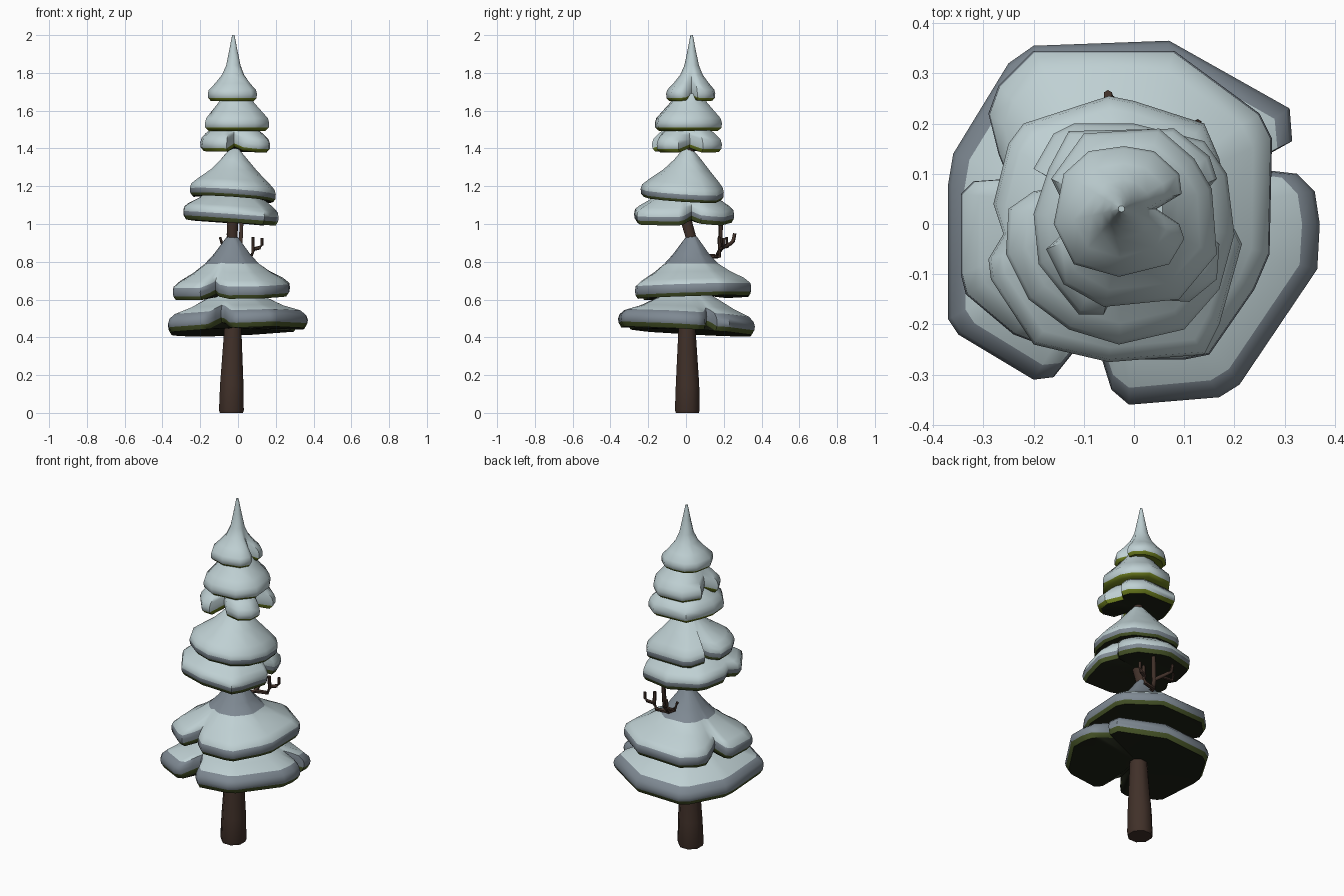
import bpy, bmesh, math
from mathutils import Vector


def mat(name, rgb):
    m = bpy.data.materials.new(name)
    m.diffuse_color = (*rgb, 1)
    return m


snow = mat("snow", (0.52, 0.63, 0.65))
shade = mat("grey snow", (0.21, 0.25, 0.29))
olive = mat("olive needles", (0.06, 0.085, 0.02))
moss = mat("bright needles", (0.14, 0.19, 0.012))
under = mat("dark underside", (0.013, 0.016, 0.008))
bark = mat("bark", (0.052, 0.030, 0.022))
SNOW, SHADE, GREEN, UNDER = range(4)


def finish(bm, name, mats, angle=50):
    bmesh.ops.recalc_face_normals(bm, faces=bm.faces)
    me = bpy.data.meshes.new(name)
    bm.to_mesh(me)
    bm.free()
    for m in mats:
        me.materials.append(m)
    ob = bpy.data.objects.new(name, me)
    bpy.context.collection.objects.link(ob)
    bpy.ops.object.select_all(action='DESELECT')
    ob.select_set(True)
    bpy.context.view_layer.objects.active = ob
    bpy.ops.object.shade_smooth_by_angle(angle=math.radians(angle))
    return ob


def tier(name, outline, centre, tilt, rings, green, base=UNDER):
    """Loft a lobed outline up to a round tip; rings = (z, scale, roundness, band colour)."""
    bm = bmesh.new()
    c = Vector(centre)
    offs = [Vector(p) - c for p in outline]
    mean = sum(o.length for o in offs) / len(offs)
    loops = []
    for z, f, b, _ in rings:
        loop = []
        for o in offs:
            r = f * (o.length * (1 - b) + mean * b)
            d = o.normalized() * r
            lift = 0.35 * max(0, mean - o.length) * (1 - b)
            dz = (tilt[0] * d.x + tilt[1] * d.y) * (1 - b) + lift
            loop.append(bm.verts.new((c.x + d.x, c.y + d.y, z + dz)))
        loops.append(loop)
    n = len(offs)
    for k in range(1, len(loops)):
        for i in range(n):
            j = (i + 1) % n
            f = bm.faces.new((loops[k-1][i], loops[k-1][j], loops[k][j], loops[k][i]))
            f.material_index = rings[k][3]
    # underside fan and tip cap
    mid = bm.verts.new((c.x, c.y, rings[0][0] + 0.02))
    for i in range(n):
        bm.faces.new((loops[0][i], mid, loops[0][(i + 1) % n])).material_index = base
    bm.faces.new(loops[-1]).material_index = rings[-1][3]
    finish(bm, name, (snow, shade, green, under))


# Snowy skirts from the bottom up
tier("skirt_1", [(-.37, .08), (-.36, .14), (-.25, .32), (-.20, .355), (.07, .365), (.31, .23),
                 (.315, .165), (.27, .14), (.24, .11), (.325, .10), (.36, .065), (.37, 0),
                 (.365, -.09), (.21, -.32), (.17, -.345), (-.01, -.36), (-.045, -.33),
                 (-.07, -.25), (-.09, -.22), (-.12, -.255), (-.16, -.305), (-.20, -.31),
                 (-.35, -.22), (-.37, -.19)],
     (-.01, .01), (.04, -.06),
     [(.43, .95, 0, 0), (.455, .99, 0, GREEN), (.475, 1, 0, SHADE), (.50, .98, 0, SHADE),
      (.525, .91, .05, SHADE), (.56, .68, .3, SNOW), (.62, .38, .7, SNOW), (.68, .2, 1, SNOW)], olive)

tier("skirt_2", [(-.29, .22), (-.27, .275), (-.20, .345), (.08, .345), (.25, .22), (.275, .17),
                 (.27, -.06), (.24, -.13), (.15, -.26), (.10, -.27), (-.05, -.27), (-.10, -.23),
                 (-.12, -.17), (-.15, -.20), (-.20, -.235), (-.24, -.22), (-.335, -.14),
                 (-.345, -.10), (-.345, .06), (-.32, .085), (-.25, .09), (-.27, .14)],
     (-.03, .03), (.03, .03),
     [(.61, .95, 0, 0), (.629, .99, 0, GREEN), (.65, 1, 0, SHADE), (.675, .99, 0, SHADE),
      (.705, .88, .05, SNOW), (.745, .66, .3, SNOW), (.79, .47, .8, SNOW),
      (.84, .32, 1, SHADE), (.935, .09, 1, SHADE)], olive)

tier("skirt_3", [(-.28, .04), (-.25, .16), (-.22, .20), (-.05, .255), (0, .245), (.14, .20),
                 (.17, .13), (.18, .08), (.14, .03), (.20, -.01), (.215, -.04), (.17, -.20),
                 (.14, -.26), (-.05, -.275), (-.20, -.24), (-.285, -.11), (-.29, -.07), (-.26, -.02)],
     (-.03, 0), (-.07, -.01),
     [(1.005, .94, 0, 0), (1.027, .99, 0, GREEN), (1.05, 1, 0, SHADE), (1.075, .98, 0, SNOW),
      (1.095, .9, .1, SNOW), (1.13, .7, .4, SNOW), (1.19, .4, 1, SNOW)], olive)

tier("skirt_4", [(-.20, .11), (-.16, .18), (-.12, .20), (0, .20), (.14, .165), (.185, .10),
                 (.20, -.02), (.17, -.13), (.10, -.21), (-.03, -.24), (-.13, -.21),
                 (-.21, -.15), (-.255, -.06), (-.25, .03), (-.20, .065), (-.14, .075)],
     (-.02, .01), (-.07, -.06),
     [(1.13, .94, 0, 0), (1.145, .99, 0, GREEN), (1.17, 1, 0, SHADE), (1.195, .97, 0, SNOW),
      (1.225, .84, .1, SNOW), (1.285, .55, .5, SNOW), (1.34, .33, .9, SNOW), (1.4, .1, 1, SNOW)], olive)

tier("skirt_5", [(-.20, .02), (-.17, .11), (-.13, .185), (.08, .19), (.15, .135), (.165, .09),
                 (.10, .02), (.17, -.04), (.165, -.11), (.11, -.155), (.03, -.15), (-.02, -.10),
                 (-.06, -.18), (-.11, -.18), (-.19, -.08)],
     (-.02, .01), (-.02, 0),
     [(1.382, .9, 0, 0), (1.4, .99, 0, GREEN), (1.425, 1, 0, SNOW), (1.45, .96, 0, SNOW),
      (1.475, .84, .2, SNOW), (1.53, .5, .8, SNOW), (1.56, .3, 1, SNOW)], moss)

tier("skirt_6", [(-.165, .09), (-.10, .18), (.05, .19), (.12, .13), (.155, .07), (.165, -.06),
                 (.09, -.15), (-.06, -.165), (-.14, -.12), (-.175, -.05), (-.12, .0)],
     (-.01, .015), (0, 0),
     [(1.493, .88, 0, 0), (1.51, .99, 0, GREEN), (1.535, 1, 0, SNOW), (1.56, .96, 0, SNOW),
      (1.59, .82, .2, SNOW), (1.64, .58, .6, SNOW), (1.69, .4, 1, SNOW)], moss, GREEN)

tier("skirt_7", [(-.16, 0), (-.14, .10), (-.09, .145), (-.02, .155), (.04, .145), (.09, .10),
                 (.095, .06), (.045, .03), (.09, 0), (.10, -.03), (.07, -.08), (-.03, -.105),
                 (-.12, -.08)],
     (-.025, .03), (0, 0),
     [(1.652, .88, 0, 0), (1.667, .99, 0, GREEN), (1.69, 1, 0, SNOW), (1.71, .96, 0, SNOW),
      (1.745, .72, .2, SNOW), (1.79, .46, .6, SNOW), (1.84, .3, 1, SNOW),
      (1.92, .17, 1, SNOW), (2.0, .05, 1, SNOW)], moss, GREEN)


def tube(bm, path, sides):
    """Tapered tube through (x, y, z, radius) points."""
    pts = [Vector(p[:3]) for p in path]
    loops = []
    for i, p in enumerate(pts):
        d = (pts[min(i + 1, len(pts) - 1)] - pts[max(i - 1, 0)]).normalized()
        ref = Vector((1, 0, 0)) if abs(d.x) < .8 else Vector((0, 1, 0))
        v = d.cross(ref).normalized()
        u = v.cross(d)
        loops.append([bm.verts.new(p + path[i][3] * (u * math.cos(a) + v * math.sin(a)))
                      for a in ((k + .5) * math.tau / sides for k in range(sides))])
    for a, b in zip(loops, loops[1:]):
        for k in range(sides):
            j = (k + 1) % sides
            bm.faces.new((a[k], a[j], b[j], b[k]))
    bm.faces.new(loops[0])
    bm.faces.new(loops[-1])


# Trunk, straight below and bending between the skirts
bm = bmesh.new()
tube(bm, [(-.035, .007, 0, .066), (-.035, .007, .015, .071), (-.033, .008, .15, .067),
          (-.027, .005, .46, .048), (-.027, .02, .7, .04), (-.03, .035, .9, .03),
          (-.03, .0, 1.02, .032), (-.02, .01, 1.2, .03), (-.015, .02, 1.4, .024),
          (-.02, .03, 1.66, .02)], 8)
finish(bm, "trunk", [bark])

# Bare forked branch behind the trunk
bm = bmesh.new()
for path in [
    [(-.03, .04, .83, .013), (0, .16, .828, .012), (.012, .18, .86, .012), (.02, .185, 1.03, .011)],
    [(0, .16, .828, .012), (.07, .175, .83, .011), (.08, .18, .86, .010), (.08, .175, .93, .009)],
    [(.075, .18, .865, .010), (.115, .195, .875, .010), (.127, .20, .89, .009), (.127, .20, .925, .008)],
    [(.01, .18, .87, .011), (-.03, .235, .895, .010), (-.05, .25, .91, .010), (-.052, .258, .95, .009)],
    [(-.02, .215, .88, .009), (-.08, .22, .88, .009), (-.095, .215, .93, .008)],
]:
    tube(bm, path, 6)
finish(bm, "bare_branch", [bark], 60)
